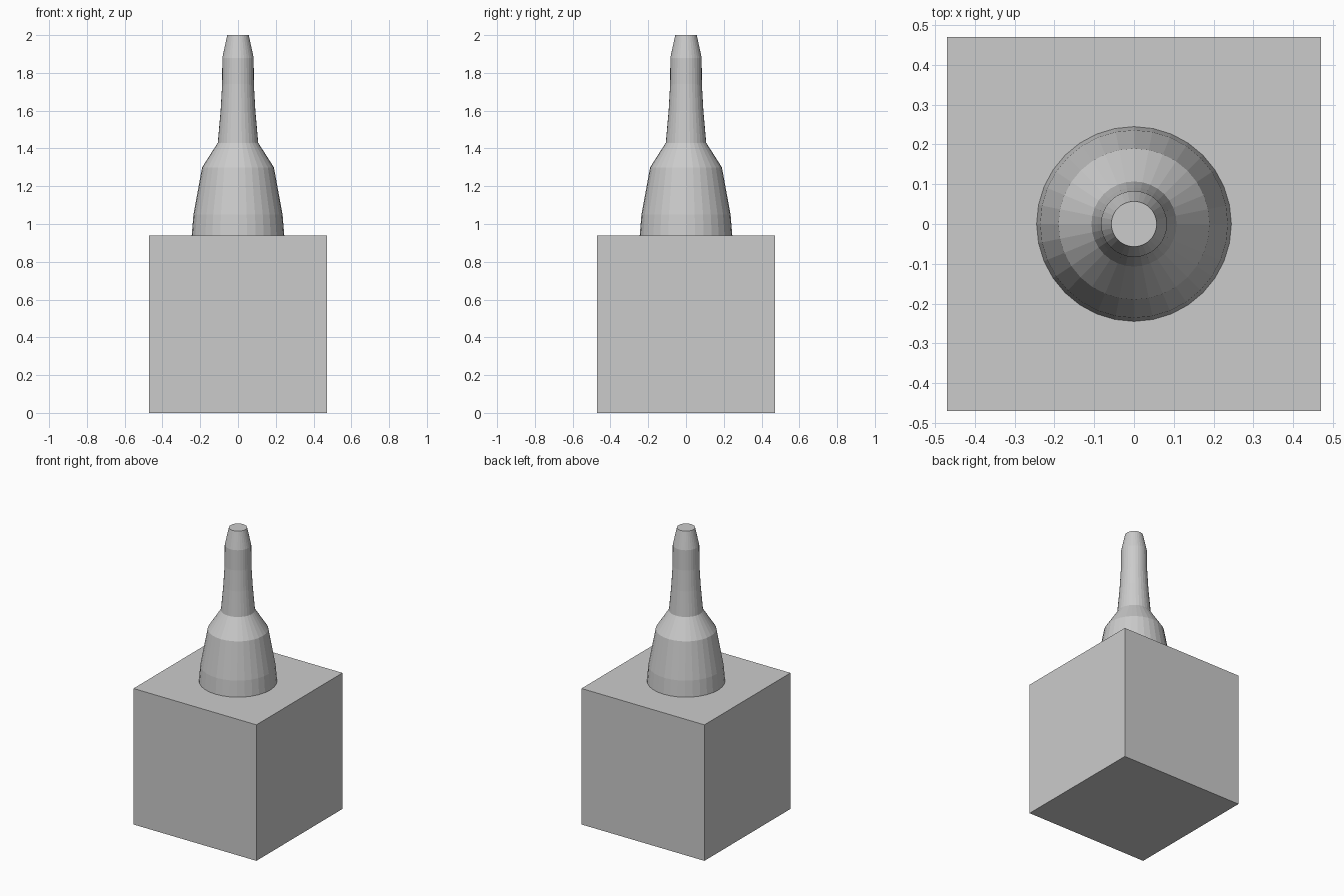
import bpy
import bmesh
from math import sin, cos, tau

old = bpy.data.objects.get("Cube")
if old:
    bpy.data.objects.remove(old, do_unlink=True)

SIDES = 32
BASE = 0.94

grey = bpy.data.materials.new("light_grey")
grey.use_nodes = True
grey.diffuse_color = (0.6, 0.6, 0.6, 1)
grey.node_tree.nodes["Principled BSDF"].inputs["Base Color"].default_value = (0.6, 0.6, 0.6, 1)


def add_object(name, bm):
    bmesh.ops.recalc_face_normals(bm, faces=bm.faces)
    mesh = bpy.data.meshes.new(name)
    bm.to_mesh(mesh)
    bm.free()
    mesh.materials.append(grey)
    obj = bpy.data.objects.new(name, mesh)
    bpy.context.collection.objects.link(obj)
    return obj


# Cube base
bm = bmesh.new()
bmesh.ops.create_cube(bm, size=BASE)
bmesh.ops.translate(bm, verts=bm.verts, vec=(0, 0, BASE / 2))
add_object("base_block", bm)

# Turned spire: stacked rings of (radius, height), closed at both ends
profile = [(0.245, BASE), (0.236, 1.05), (0.19, 1.3), (0.107, 1.43),
           (0.092, 1.6), (0.084, 1.74), (0.083, 1.88), (0.057, 2.0)]
bm = bmesh.new()
rings = [[bm.verts.new((r * sin(tau * i / SIDES), r * cos(tau * i / SIDES), z))
          for i in range(SIDES)] for r, z in profile]
for low, high in zip(rings, rings[1:]):
    for i in range(SIDES):
        j = (i + 1) % SIDES
        bm.faces.new((low[i], low[j], high[j], high[i]))
bm.faces.new(rings[0])
bm.faces.new(rings[-1])
add_object("spire", bm)
